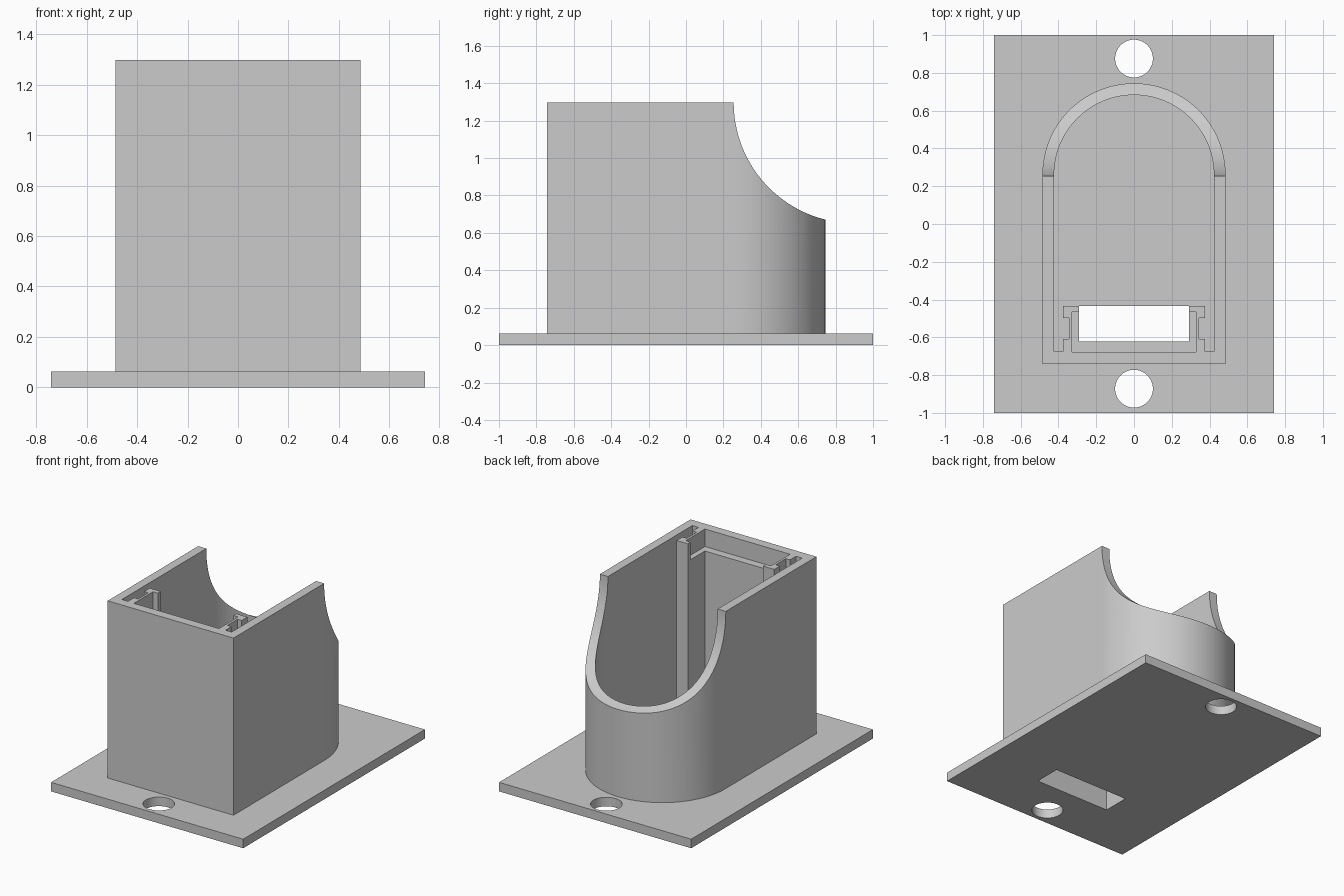
import bpy, bmesh, math
from mathutils import Vector

cube = bpy.data.objects.get("Cube")
if cube:
    bpy.data.objects.remove(cube, do_unlink=True)

grey = bpy.data.materials.new("plain grey")
grey.use_nodes = True
colour = (0.6, 0.6, 0.6, 1)
grey.diffuse_color = colour
grey.node_tree.nodes["Principled BSDF"].inputs["Base Color"].default_value = colour

BASE_TOP, TOP = 0.063, 1.297
BEND = 0.26          # y where the straight sides meet the round back
OUTER, INNER = 0.485, 0.423


def prism(name, outline, low, high, axis="z"):
    """Extrude an outline of (x, y) along z, or of (y, z) along x."""
    bm = bmesh.new()
    place = (lambda a, b: (a, b, low)) if axis == "z" else (lambda a, b: (low, a, b))
    face = bm.faces.new([bm.verts.new(place(a, b)) for a, b in outline])
    new = bmesh.ops.extrude_face_region(bm, geom=[face])["geom"]
    step = high - low
    move = Vector((0, 0, step)) if axis == "z" else Vector((step, 0, 0))
    bmesh.ops.translate(bm, vec=move, verts=[v for v in new if isinstance(v, bmesh.types.BMVert)])
    bmesh.ops.recalc_face_normals(bm, faces=bm.faces)
    mesh = bpy.data.meshes.new(name)
    bm.to_mesh(mesh)
    bm.free()
    mesh.materials.append(grey)
    obj = bpy.data.objects.new(name, mesh)
    bpy.context.collection.objects.link(obj)
    return obj


def arc(cx, cy, radius, start, end, steps):
    angles = [math.radians(start + (end - start) * i / steps) for i in range(steps + 1)]
    return [(cx + radius * math.cos(a), cy + radius * math.sin(a)) for a in angles]


def box(x, y0, y1):
    return [(-x, y0), (x, y0), (x, y1), (-x, y1)]


def carve(obj, cutters):
    """Subtract the cutters, then smooth only the curved faces."""
    bpy.ops.object.select_all(action="DESELECT")
    bpy.context.view_layer.objects.active = obj
    obj.select_set(True)
    for cutter in cutters:
        mod = obj.modifiers.new("cut", "BOOLEAN")
        mod.operation, mod.solver, mod.object = "DIFFERENCE", "EXACT", cutter
        bpy.ops.object.modifier_apply(modifier=mod.name)
        bpy.data.objects.remove(cutter, do_unlink=True)
    bpy.ops.object.shade_smooth_by_angle(angle=math.radians(30))


# Base plate with two screw holes and a cable slot
plate = prism("base_plate", box(0.74, -1, 1), 0, BASE_TOP)
holes = [prism("screw_hole", arc(0, y, 0.1, 0, 354, 59), -1, 1) for y in (-0.872, 0.876)]
slot = prism("cable_slot", box(0.29, -0.622, -0.434), -1, 1)
carve(plate, holes + [slot])

# Housing with a square front and a round back
housing = prism("housing", [(-OUTER, -0.742), (OUTER, -0.742)]
                + arc(0, BEND, OUTER, 0, 180, 64), BASE_TOP, TOP)

# Cavity outline, leaving a grooved rail on each side of the slot
rail = [(0.29, -0.622), (0.29, -0.434), (0.376, -0.434), (0.376, -0.497), (0.344, -0.497),
        (0.344, -0.608), (0.376, -0.608), (0.376, -0.674), (INNER, -0.674)]
mirrored = [(-x, y) for x, y in reversed(rail)]
cavity = prism("cavity", rail + arc(0, BEND, INNER, 0, 180, 64) + mirrored, -1, 2)

# Wider recess at the mouth of the channel, forming the ledge
recess = prism("recess", box(0.328, -0.677, -0.466), 1.175, 2)

# Concave scoop that lowers the round back
scoop = prism("scoop", arc(0.9, TOP, 0.645, 180, 270, 48)
              + [(2, TOP - 0.645), (2, 2), (0.255, 2)], -1, 1, "x")
carve(housing, [cavity, recess, scoop])
